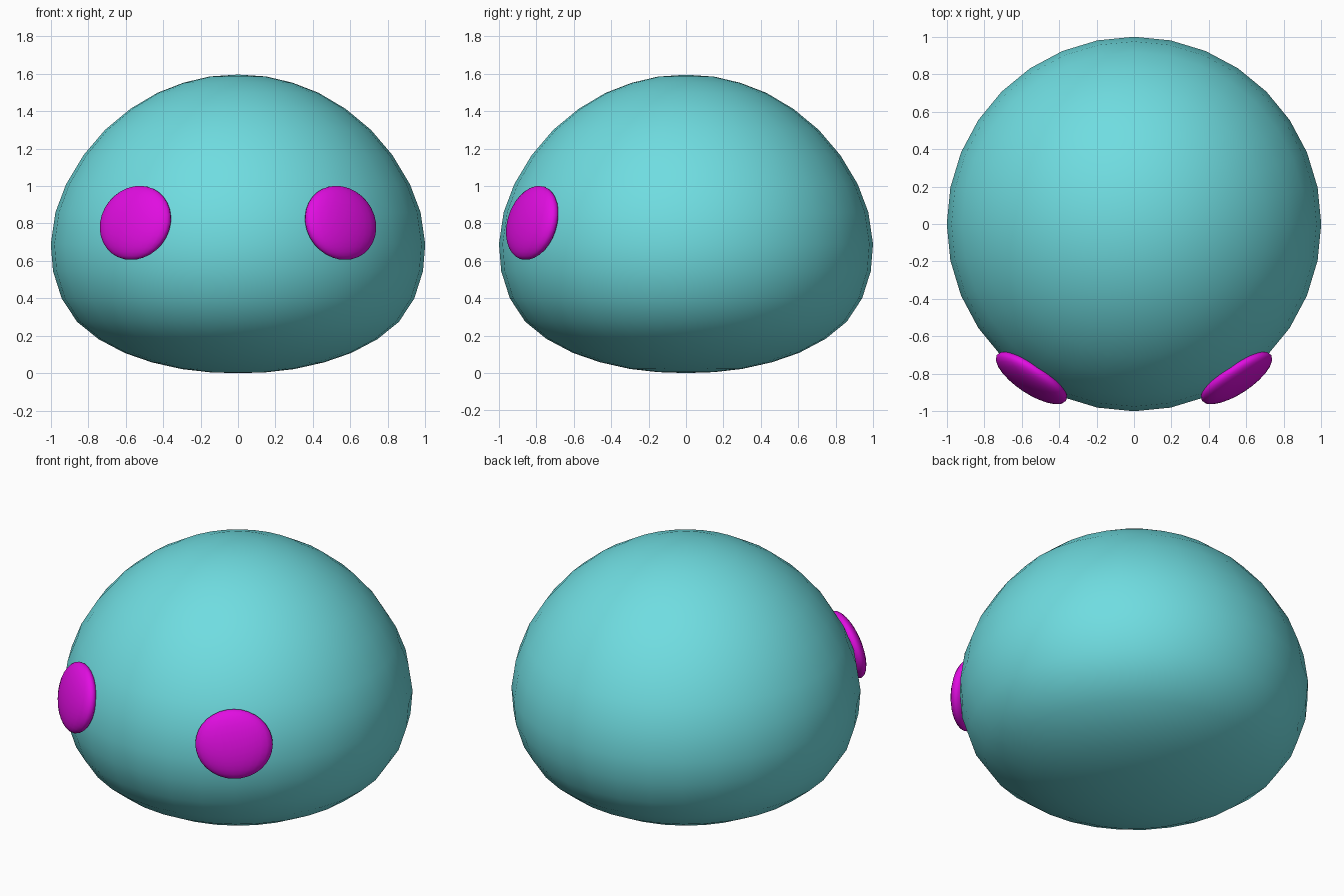
import bpy, bmesh, math
from mathutils import Matrix, Vector

if "Cube" in bpy.data.objects:
    bpy.data.objects.remove(bpy.data.objects["Cube"])


def material(name, color):
    m = bpy.data.materials.new(name)
    m.diffuse_color = (*color, 1)
    m.use_nodes = True
    m.node_tree.nodes["Principled BSDF"].inputs["Base Color"].default_value = m.diffuse_color
    return m


def finish(name, bm, mat):
    bmesh.ops.recalc_face_normals(bm, faces=bm.faces)
    for f in bm.faces:
        f.smooth = True
    me = bpy.data.meshes.new(name)
    bm.to_mesh(me)
    bm.free()
    me.materials.append(mat)
    ob = bpy.data.objects.new(name, me)
    bpy.context.collection.objects.link(ob)
    return ob


teal = material("teal", (0.16, 0.72, 0.75))
magenta = material("magenta", (0.75, 0.004, 0.75))

# Body: rounded dome with a flatter belly, (radius, height) revolved about z
profile = [(0, 1.595), (0.15, 1.585), (0.29, 1.552), (0.43, 1.498),
           (0.575, 1.412), (0.71, 1.3), (0.825, 1.165), (0.918, 1.01),
           (0.975, 0.86), (1.0, 0.69), (0.988, 0.545), (0.942, 0.4),
           (0.86, 0.275), (0.745, 0.182), (0.605, 0.108), (0.46, 0.058),
           (0.3, 0.022), (0.15, 0.005), (0, 0)]
bm = bmesh.new()
verts = [bm.verts.new((r, 0, z)) for r, z in profile]
edges = [bm.edges.new(pair) for pair in zip(verts, verts[1:])]
bmesh.ops.spin(bm, geom=verts + edges, axis=(0, 0, 1), cent=(0, 0, 0),
               angle=math.tau, steps=32, use_merge=True)
bmesh.ops.remove_doubles(bm, verts=bm.verts, dist=1e-4)
finish("body", bm, teal)

# Eyes: flattened balls half sunk in the body, turned outward and tilted up
for side, label in ((-1, "left"), (1, "right")):
    bm = bmesh.new()
    bmesh.ops.create_uvsphere(bm, u_segments=24, v_segments=16, radius=1)
    place = (Matrix.Translation(Vector((side * 0.548, -0.822, 0.803)))
             @ Matrix.Rotation(side * math.radians(33.5), 4, 'Z')
             @ Matrix.Rotation(math.radians(-14), 4, 'X')
             @ Matrix.Diagonal((0.222, 0.07, 0.203, 1)))
    bmesh.ops.transform(bm, matrix=place, verts=bm.verts)
    finish(label + "_eye", bm, magenta)
